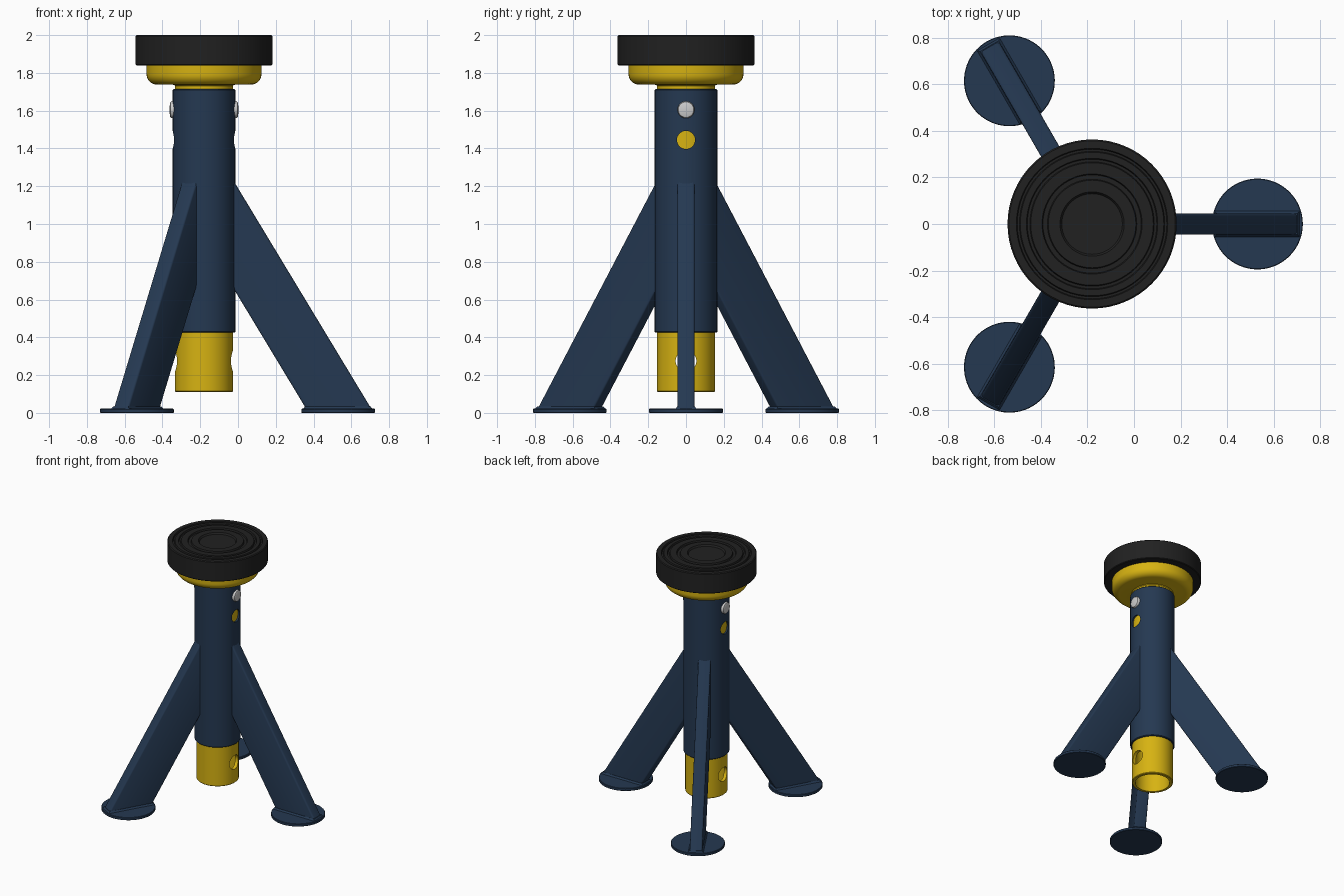
import bpy, bmesh, math
from mathutils import Matrix, Vector

if "Cube" in bpy.data.objects:
    bpy.data.objects.remove(bpy.data.objects["Cube"], do_unlink=True)

AXIS = Matrix.Translation((-0.18, 0, 0))
SEGMENTS = 64


def material(name, rgb, roughness=0.6):
    m = bpy.data.materials.new(name)
    m.use_nodes = True
    m.diffuse_color = (*rgb, 1)
    bsdf = m.node_tree.nodes["Principled BSDF"]
    bsdf.inputs["Base Color"].default_value = (*rgb, 1)
    bsdf.inputs["Roughness"].default_value = roughness
    return m


BLUE = material("navy paint", (0.018, 0.040, 0.083))
YELLOW = material("yellow paint", (0.68, 0.45, 0.006))
RUBBER = material("black rubber", (0.015, 0.015, 0.015))
STEEL = material("bright steel", (0.6, 0.6, 0.6))


def finish(bm, name, mat, matrix=AXIS):
    bmesh.ops.remove_doubles(bm, verts=bm.verts, dist=1e-5)
    bmesh.ops.recalc_face_normals(bm, faces=bm.faces)
    bm.transform(matrix)
    mesh = bpy.data.meshes.new(name)
    bm.to_mesh(mesh)
    bm.free()
    mesh.materials.append(mat)
    ob = bpy.data.objects.new(name, mesh)
    bpy.context.collection.objects.link(ob)
    return ob


def smooth(ob):
    bpy.ops.object.select_all(action='DESELECT')
    ob.select_set(True)
    bpy.context.view_layer.objects.active = ob
    bpy.ops.object.shade_smooth_by_angle(angle=math.radians(35))


def lathe(name, profile, mat, matrix=AXIS):
    """Spin a closed (radius, z) outline around the z axis."""
    bm = bmesh.new()
    verts = [bm.verts.new((r, 0, z)) for r, z in profile]
    edges = [bm.edges.new((verts[i - 1], verts[i])) for i in range(len(verts))
             if profile[i - 1][0] + profile[i][0] > 0]
    bmesh.ops.spin(bm, geom=verts + edges, cent=(0, 0, 0), axis=(0, 0, 1),
                   angle=math.tau, steps=SEGMENTS, use_merge=True)
    ob = finish(bm, name, mat, matrix)
    smooth(ob)
    return ob


def tube(name, outer, inner, low, high, mat, b=0.005):
    return lathe(name, [(inner, low), (outer - b, low), (outer, low + b),
                        (outer, high - b), (outer - b, high), (inner, high)], mat)


def drill(ob, radius, height):
    """Cut a round hole straight through a tube from side to side."""
    bm = bmesh.new()
    bmesh.ops.create_cone(bm, cap_ends=True, segments=32, radius1=radius,
                          radius2=radius, depth=1)
    cutter = finish(bm, "hole_cutter", STEEL, AXIS @ Matrix.Translation((0, 0, height))
                    @ Matrix.Rotation(math.pi / 2, 4, 'Y'))
    cutter.hide_render = True
    mod = ob.modifiers.new("hole", 'BOOLEAN')
    mod.operation, mod.solver, mod.object = 'DIFFERENCE', 'EXACT', cutter
    mod.material_mode = 'INDEX'
    smooth_target = ob
    bpy.context.view_layer.objects.active = ob
    bpy.ops.object.modifier_apply(modifier=mod.name)
    bpy.data.objects.remove(cutter, do_unlink=True)
    smooth(smooth_target)


# Outer post and the sliding tube inside it
post = tube("outer_post", 0.166, 0.154, 0.425, 1.715, BLUE)
drill(post, 0.048, 1.445)
slider = tube("inner_tube", 0.153, 0.128, 0.11, 1.75, YELLOW)
drill(slider, 0.055, 0.275)

# Cup under the pad, with a rounded lower rim and a flared neck
rim = [(0.249 + 0.055 * math.sin(a), 1.793 - 0.055 * math.cos(a))
       for a in (math.pi / 2 * i / 8 for i in range(9))]
lathe("saddle_cup", [(0, 1.73), (0.153, 1.73), (0.158, 1.736), (0.168, 1.738)]
      + rim + [(0.304, 1.845), (0, 1.845)], YELLOW)

# Rubber pad with ring grooves and a dished centre
TOP, DEEP = 2.0, 1.988
pad = [(0, 1.84), (0.358, 1.84), (0.363, 1.845), (0.363, TOP - 0.006), (0.357, TOP)]
for outer, inner in ((0.325, 0.308), (0.282, 0.263), (0.215, 0.188)):
    pad += [(outer, TOP), (outer - 0.004, DEEP), (inner + 0.004, DEEP), (inner, TOP)]
pad += [(0.138, TOP), (0.130, DEEP), (0, DEEP)]
lathe("rubber_pad", pad, RUBBER)

# Locking pin: a domed end on each side of the post
for side, turn in (("left", 1), ("right", -1)):
    place = (AXIS @ Matrix.Translation((0, 0, 1.605))
             @ Matrix.Rotation(turn * math.pi / 2, 4, 'Y'))
    lathe("pin_end_" + side, [(0, 0.155), (0.045, 0.155), (0.045, 0.171),
                              (0.041, 0.178), (0.034, 0.181), (0, 0.182)],
          STEEL, place)

# Three legs, each with a welded round foot
SLOPE = -1.655
for i, where in enumerate(("left", "back_right", "front_right")):
    turn = AXIS @ Matrix.Rotation(i * math.tau / 3, 4, 'Z')

    bm = bmesh.new()
    r0, r_in, r_out, base = 0.157, 0.536, 0.881, 0.02
    outline = [(r0, 0.03 + SLOPE * (r0 - r_in)), (r_in + 0.006, base),
               (r_out + 0.006, base), (r0, 0.03 + SLOPE * (r0 - r_out))]
    face = bm.faces.new([bm.verts.new((r, -0.045, z)) for r, z in outline])
    new = bmesh.ops.extrude_face_region(bm, geom=[face])["geom"]
    bmesh.ops.translate(bm, vec=(0, 0.09, 0),
                        verts=[v for v in new if isinstance(v, bmesh.types.BMVert)])
    sloped = [e for e in bm.edges
              if all(abs((e.verts[0].co - e.verts[1].co)[k]) > 0.1 for k in (0, 2))]
    bmesh.ops.bevel(bm, geom=sloped, offset=0.012, segments=3, profile=0.5,
                    affect='EDGES')
    smooth(finish(bm, "leg_" + where, BLUE, turn))

    # Weld bead around the bottom of the leg
    bm = bmesh.new()
    bmesh.ops.create_cube(bm, size=1)
    for v in bm.verts:
        top = v.co.z > 0
        reach = 0.174 if top else 0.184
        half = 0.046 if top else 0.057
        v.co = Vector((0.708 + math.copysign(reach, v.co.x),
                       math.copysign(half, v.co.y), 0.034 if top else 0.02))
    finish(bm, "foot_weld_" + where, BLUE, turn)

    lathe("foot_" + where, [(0, 0), (0.192, 0), (0.195, 0.003), (0.195, 0.019),
                            (0.192, 0.022), (0, 0.022)],
          BLUE, turn @ Matrix.Translation((0.71, 0, 0)))
